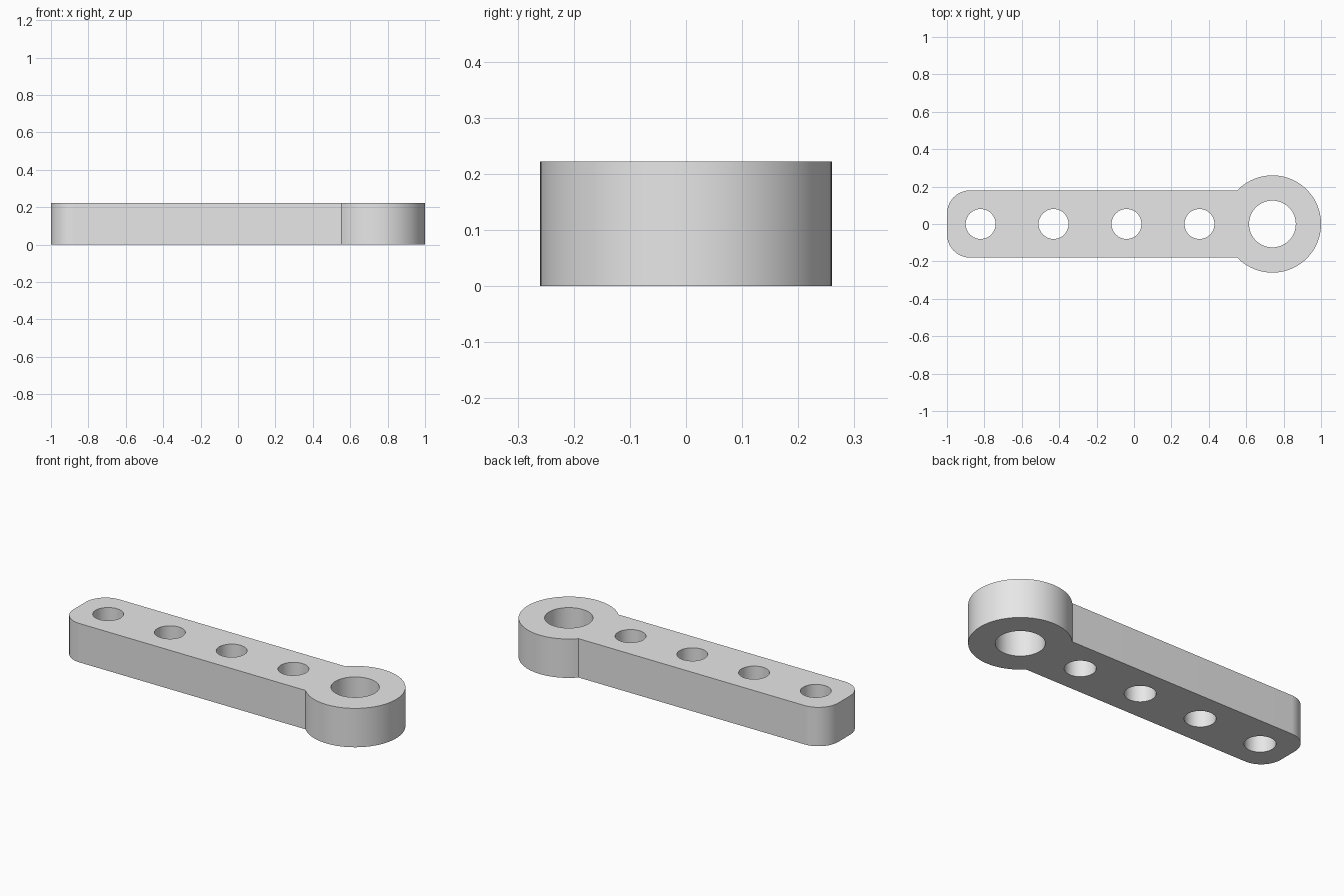
import bpy, bmesh
from math import pi, sin, cos, asin

cube = bpy.data.objects.get("Cube")
if cube:
    bpy.data.objects.remove(cube, do_unlink=True)

HEIGHT = 0.222
HALF_WIDTH = 0.18
CORNER = 0.125
RING_X, RING_R, BORE_R = 0.74, 0.26, 0.125
HOLE_R, PITCH = 0.08, 0.39


def arc(cx, cy, r, start, end, steps):
    """Points along an arc, both ends included."""
    angles = [start + (end - start) * i / steps for i in range(steps + 1)]
    return [(cx + r * cos(a), cy + r * sin(a)) for a in angles]


def add_loop(bm, points):
    verts = [bm.verts.new((x, y, 0)) for x, y in points]
    return [bm.edges.new((v, verts[i - 1])) for i, v in enumerate(verts)]


# Outer outline: round eye at one end, rounded corners at the other
meet = pi - asin(HALF_WIDTH / RING_R)
cx, cy = -1 + CORNER, HALF_WIDTH - CORNER
outline = arc(RING_X, 0, RING_R, -meet, meet, 72)
outline += arc(cx, cy, CORNER, pi / 2, pi, 16)
outline += arc(cx, -cy, CORNER, pi, pi * 1.5, 16)

bm = bmesh.new()
edges = add_loop(bm, outline)

# Large bore and the row of four small holes
edges += add_loop(bm, arc(RING_X, 0, BORE_R, 0, 2 * pi, 64)[:-1])
for i in range(1, 5):
    edges += add_loop(bm, arc(RING_X - i * PITCH, 0, HOLE_R, 0, 2 * pi, 48)[:-1])

# Fill the flat profile and raise it to full thickness
bmesh.ops.triangle_fill(bm, use_beauty=True, edges=edges, normal=(0, 0, 1))
raised = bmesh.ops.extrude_face_region(bm, geom=bm.faces[:], use_keep_orig=True)
top = [g for g in raised["geom"] if isinstance(g, bmesh.types.BMVert)]
bmesh.ops.translate(bm, verts=top, vec=(0, 0, HEIGHT))
bmesh.ops.recalc_face_normals(bm, faces=bm.faces[:])

mesh = bpy.data.meshes.new("link_arm")
bm.to_mesh(mesh)
bm.free()
link_arm = bpy.data.objects.new("link_arm", mesh)
bpy.context.collection.objects.link(link_arm)

# Plain grey finish
grey = bpy.data.materials.new("light_grey")
grey.use_nodes = True
colour = (0.8, 0.8, 0.8, 1)
grey.diffuse_color = colour
grey.node_tree.nodes["Principled BSDF"].inputs["Base Color"].default_value = colour
mesh.materials.append(grey)

# Smooth round walls, crisp rims
bpy.ops.object.select_all(action="DESELECT")
link_arm.select_set(True)
bpy.context.view_layer.objects.active = link_arm
bpy.ops.object.shade_smooth_by_angle(angle=pi / 6)
